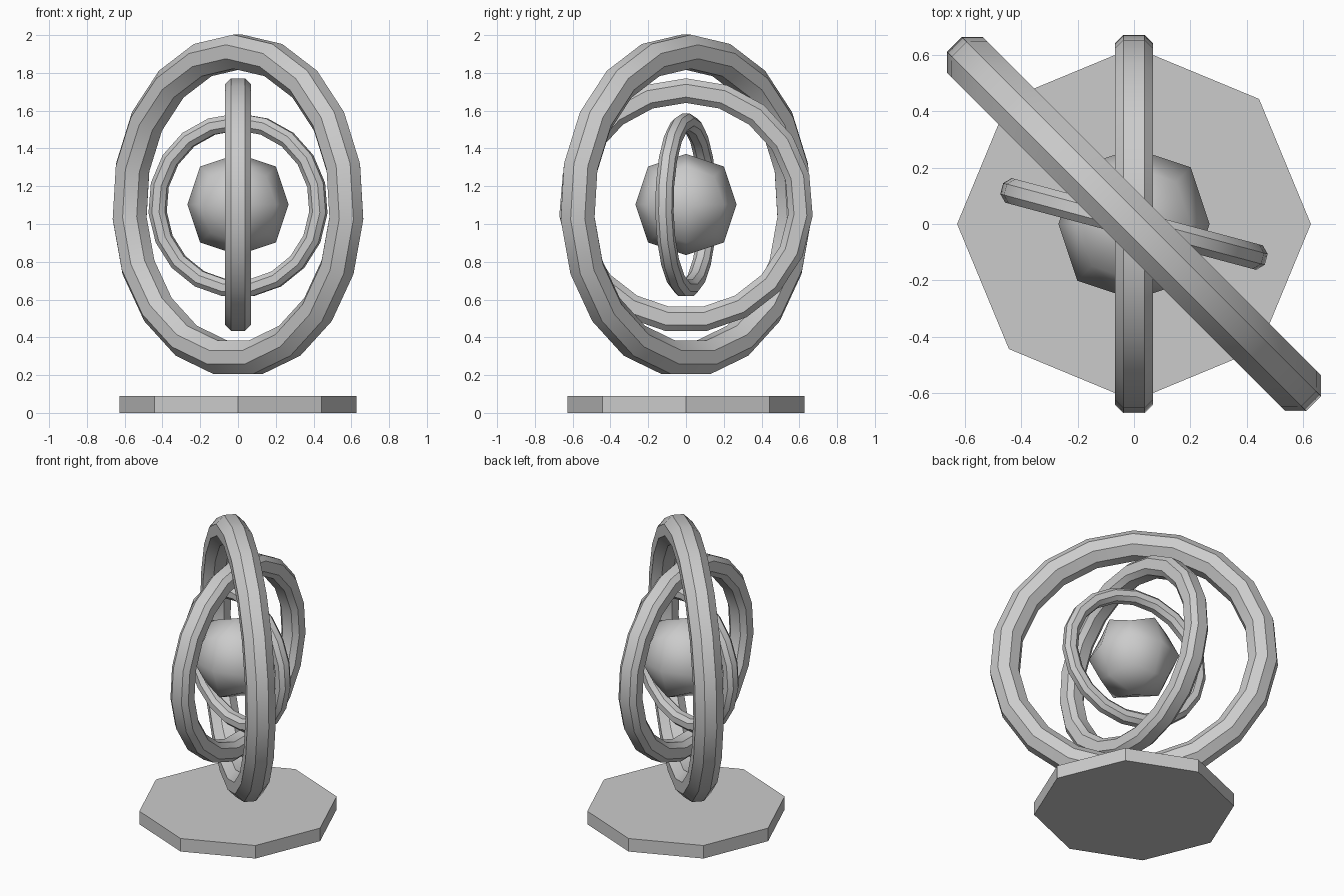
import bpy, bmesh
from math import sin, cos, pi, radians

if "Cube" in bpy.data.objects:
    bpy.data.objects.remove(bpy.data.objects["Cube"])

CENTER_Z = 1.098


def finish(name, bm, smooth_angle=None):
    bmesh.ops.recalc_face_normals(bm, faces=bm.faces[:])
    me = bpy.data.meshes.new(name)
    bm.to_mesh(me)
    bm.free()
    ob = bpy.data.objects.new(name, me)
    bpy.context.collection.objects.link(ob)
    if smooth_angle is not None:
        bpy.ops.object.select_all(action='DESELECT')
        ob.select_set(True)
        bpy.context.view_layer.objects.active = ob
        bpy.ops.object.shade_smooth_by_angle(angle=radians(smooth_angle))
    return ob


def ring(name, outer, width, depth, chamfer, turn, sides=19):
    """Upright ring with a chamfered section, first vertex at the top."""
    h, c = width / 2, chamfer
    inner = outer - depth
    section = [(outer, h - c), (outer - c, h), (inner + c, h), (inner, h - c),
               (inner, c - h), (inner + c, -h), (outer - c, -h), (outer, c - h)]
    a = radians(turn)
    bm = bmesh.new()
    loops = []
    for i in range(sides):
        t = 2 * pi * i / sides
        loops.append([bm.verts.new((r * sin(t) * cos(a) - w * sin(a),
                                    r * sin(t) * sin(a) + w * cos(a),
                                    CENTER_Z + r * cos(t))) for r, w in section])
    n = len(section)
    for i in range(sides):
        p, q = loops[i], loops[(i + 1) % sides]
        for j in range(n):
            k = (j + 1) % n
            bm.faces.new((p[j], p[k], q[k], q[j]))
    return finish(name, bm, 30)


# Three nested upright rings
ring("outer_ring", 0.904, 0.18, 0.18, 0.053, -45)
ring("middle_ring", 0.673, 0.136, 0.13, 0.031, 90)
ring("inner_ring", 0.487, 0.09, 0.09, 0.025, -15)

# Octagonal base plate
bm = bmesh.new()
rim = [bm.verts.new((0.627 * cos(i * pi / 4), 0.627 * sin(i * pi / 4), 0)) for i in range(8)]
plate = bm.faces.new(rim)
top = bmesh.ops.extrude_face_region(bm, geom=[plate], use_keep_orig=True)["geom"]
bmesh.ops.translate(bm, vec=(0, 0, 0.09),
                    verts=[g for g in top if isinstance(g, bmesh.types.BMVert)])
finish("base_plate", bm)

# Central ball: a once-subdivided cube
bm = bmesh.new()
bmesh.ops.create_cube(bm, size=0.536)
bmesh.ops.translate(bm, vec=(0, 0, 1.103), verts=bm.verts[:])
for f in bm.faces:
    f.smooth = True
ball = finish("core_ball", bm)
sub = ball.modifiers.new("round", 'SUBSURF')
sub.levels = sub.render_levels = 1
sub.use_limit_surface = False
